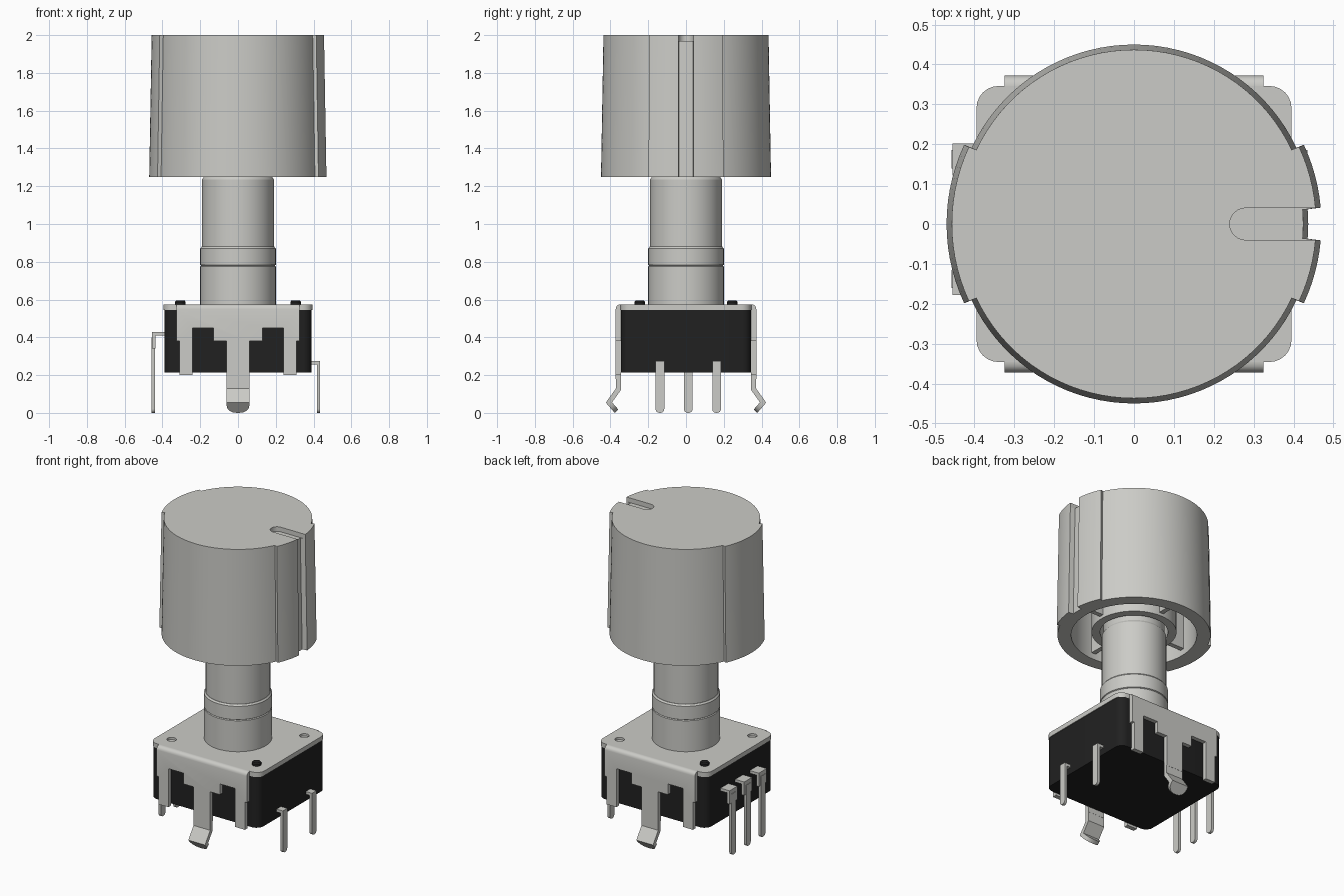
import bpy, bmesh
from math import sin, cos, pi, radians, hypot
from mathutils import Vector

if "Cube" in bpy.data.objects:
    bpy.data.objects.remove(bpy.data.objects["Cube"], do_unlink=True)


def make_material(name, color):
    m = bpy.data.materials.new(name)
    m.use_nodes = True
    m.diffuse_color = color
    m.node_tree.nodes["Principled BSDF"].inputs["Base Color"].default_value = color
    return m


grey = make_material("light grey", (0.6, 0.6, 0.57, 1))
black = make_material("black plastic", (0.015, 0.015, 0.015, 1))


def finish(name, bm, mat, smooth=True):
    bmesh.ops.recalc_face_normals(bm, faces=bm.faces)
    me = bpy.data.meshes.new(name)
    bm.to_mesh(me)
    bm.free()
    me.materials.append(mat)
    if smooth:
        me.polygons.foreach_set("use_smooth", [True] * len(me.polygons))
        me.set_sharp_from_angle(angle=radians(30))
    ob = bpy.data.objects.new(name, me)
    bpy.context.collection.objects.link(ob)
    return ob


def loft(rings):
    """Closed skin through rings with equal point counts, capped at both ends."""
    bm = bmesh.new()
    rows = [[bm.verts.new(p) for p in ring] for ring in rings]
    n = len(rows[0])
    for a, b in zip(rows, rows[1:]):
        for i in range(n):
            j = (i + 1) % n
            bm.faces.new((a[i], a[j], b[j], b[i]))
    bm.faces.new(rows[0])
    bm.faces.new(rows[-1])
    return bm


def prism(points, axis, lo, hi):
    """Extrude a 2D outline along the given axis."""
    def place(p, d):
        v = [p[0], p[1]]
        v.insert(axis, d)
        return v
    return loft([[place(p, d) for p in points] for d in (lo, hi)])


def lathe(profile, x=0, y=0, n=64):
    return loft([[(x + r * cos(2 * pi * i / n), y + r * sin(2 * pi * i / n), z)
                  for i in range(n)] for r, z in profile])


def rounded_rect(hx, hy, r, steps=6):
    pts = []
    for k, (sx, sy) in enumerate(((1, 1), (-1, 1), (-1, -1), (1, -1))):
        for i in range(steps + 1):
            a = (k + i / steps) * pi / 2
            pts.append((sx * (hx - r) + r * cos(a), sy * (hy - r) + r * sin(a)))
    return pts


def ribbon(path, t):
    """Outline of a bent strip of thickness t along a 2D path."""
    path = [Vector(p) for p in path]
    left, right = [], []
    for i, p in enumerate(path):
        d0 = (p - path[max(i - 1, 0)]).normalized()
        d1 = (path[min(i + 1, len(path) - 1)] - p).normalized()
        d = (d0 + d1).normalized()
        ref = d1 if d1.length else d0
        off = Vector((-d.y, d.x)) * (t / 2 / d.dot(ref))
        left.append(p + off)
        right.append(p - off)
    return left + right[::-1]


def bevel_where(bm, test, offset, segments=4):
    edges = [e for e in bm.edges if test(e.verts[0].co, e.verts[1].co)]
    bmesh.ops.bevel(bm, geom=edges, offset=offset, segments=segments,
                    profile=0.5, affect='EDGES')


def cut(ob, cutter_bm):
    """Subtract a solid and keep the resulting mesh."""
    cutter = finish("cutter", cutter_bm, grey)
    cutter.hide_render = True
    mod = ob.modifiers.new("cut", 'BOOLEAN')
    mod.operation, mod.solver, mod.object = 'DIFFERENCE', 'EXACT', cutter
    deps = bpy.context.evaluated_depsgraph_get()
    me = bpy.data.meshes.new_from_object(ob.evaluated_get(deps))
    ob.modifiers.clear()
    ob.data = me
    bpy.data.objects.remove(cutter, do_unlink=True)
    me.set_sharp_from_angle(angle=radians(30))


# Knob: tapered drum with raised side sectors, pointer groove and hollow underside
SECTOR, GROOVE = radians(25), radians(5)


def arc(a, b, r, n):
    return [(a + (b - a) * i / n, r) for i in range(n + 1)]


E = 0.003
outline = (arc(GROOVE, SECTOR, 0.47, 6)
           + arc(SECTOR + E, pi - SECTOR - E, 0.45, 36)
           + arc(pi - SECTOR, pi + SECTOR, 0.47, 14)
           + arc(pi + SECTOR + E, 2 * pi - SECTOR - E, 0.45, 36)
           + arc(2 * pi - SECTOR, 2 * pi - GROOVE, 0.47, 6)
           + arc(2 * pi - GROOVE + E, 2 * pi + GROOVE - E, 0.437, 4))


def knob_ring(z, r=None, shrink=0):
    return [((r or s - shrink) * cos(a), (r or s - shrink) * sin(a), z) for a, s in outline]


knob = finish("knob", loft([
    knob_ring(2.0, shrink=0.013), knob_ring(1.25),
    knob_ring(1.25, 0.37), knob_ring(1.88, 0.37),
    knob_ring(1.88, 0.25), knob_ring(1.27, 0.25),
    knob_ring(1.27, 0.2), knob_ring(1.88, 0.2)]), grey)
slot = [(0.28 - 0.04 * sin(pi * i / 12), 0.04 * cos(pi * i / 12)) for i in range(13)]
cut(knob, prism([(0.6, 0.04)] + slot + [(0.6, -0.04)], 2, 1.97, 2.1))

# Ribs between knob wall and hub
for i in range(4):
    bm = prism([(0.24, -0.015), (0.38, -0.015), (0.38, 0.015), (0.24, 0.015)], 2, 1.29, 1.89)
    finish(f"knob_rib_{i + 1}", bm, grey).rotation_euler.z = i * pi / 2

# Threaded bushing and shaft
finish("bushing", lathe([(0.2, 0.56), (0.2, 0.776), (0.194, 0.78), (0.2, 0.784),
                         (0.2, 0.87), (0.192, 0.88)]), grey)
finish("shaft", lathe([(0.19, 0.87), (0.19, 1.235), (0.18, 1.25), (0.18, 1.85)]), grey)

# Housing and cover plate
finish("housing", prism(rounded_rect(0.39, 0.345, 0.05), 2, 0.215, 0.546), black)
plate = finish("cover_plate", prism(rounded_rect(0.395, 0.346, 0.055), 2, 0.545, 0.575), grey)
for s in (1, -1):
    cut(plate, lathe([(0.028, 0.56), (0.028, 0.6)], s * 0.305, s * 0.245, 20))
    finish("rivet_right" if s < 0 else "rivet_left",
           lathe([(0.028, 0.55), (0.028, 0.588), (0.022, 0.595)],
                 s * 0.305, -s * 0.245, 20), black)

# Folded clamp sides with legs, and bent snap lugs
half = [(0.06, 0.18), (0.06, 0.38), (0.13, 0.38), (0.13, 0.45), (0.24, 0.45), (0.24, 0.2),
        (0.31, 0.2), (0.31, 0.38), (0.325, 0.38), (0.325, 0.575)]
clamp = half + [(-x, z) for x, z in reversed(half)]
for s, side in ((-1, "front"), (1, "back")):
    bm = prism(clamp, 1, s * 0.344, s * 0.372)
    bevel_where(bm, lambda a, b: min(a.z, b.z) > 0.57 and min(abs(a.y), abs(b.y)) > 0.37,
                0.025)
    finish(f"{side}_clamp", bm, grey)
    path = [(s * 0.358, 0.2), (s * 0.358, 0.125), (s * 0.408, 0.055), (s * 0.368, 0.009)]
    bm = prism(ribbon(path, 0.026), 0, -0.06, 0.06)
    bevel_where(bm, lambda a, b: max(a.z, b.z) < 0.03 and abs(a.x - b.x) < 0.001, 0.05)
    finish(f"{side}_snap_lug", bm, grey)


# Contact pins
def pin(name, path, y, width, rounded=True):
    bm = prism(ribbon(path, 0.018), 1, y - width / 2, y + width / 2)
    if rounded:
        bevel_where(bm, lambda a, b: max(a.z, b.z) < 0.01 and abs(a.y - b.y) < 0.001,
                    width * 0.45)
    finish(name, bm, grey)


for i, y in enumerate((-0.138, 0.012, 0.162)):
    pin(f"left_pin_head_{i + 1}", [(-0.37, 0.418), (-0.446, 0.418), (-0.446, 0.34)],
        y, 0.08, False)
    pin(f"left_pin_{i + 1}", [(-0.449, 0.4), (-0.449, 0)], y, 0.046)
    if i != 1:
        pin(f"right_pin_{i + 1}", [(0.37, 0.266), (0.426, 0.266), (0.426, 0)], y, 0.046)
